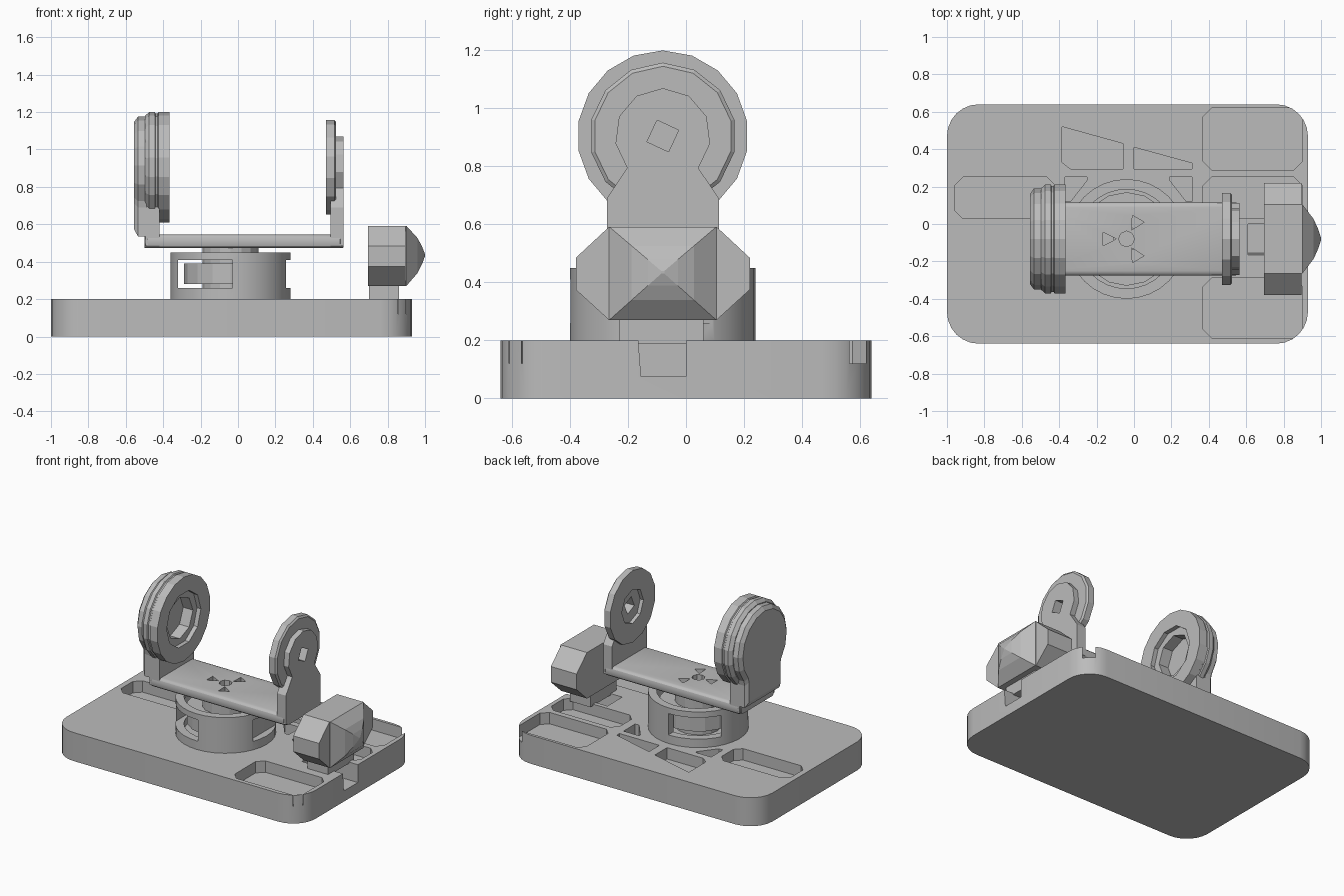
import bpy, bmesh
from math import sin, cos, pi, radians
from mathutils import Vector

if "Cube" in bpy.data.objects:
    bpy.data.objects.remove(bpy.data.objects["Cube"])

grey = bpy.data.materials.new("plain grey")
grey.use_nodes = True
tone = (0.5, 0.5, 0.5, 1)
grey.diffuse_color = tone
grey.node_tree.nodes["Principled BSDF"].inputs["Base Color"].default_value = tone

CX, CY, CZ = -0.04, -0.08, 0.905   # turret axis and pivot height


def loft(name, axis, *sections):
    """Solid through (position, outline) sections; outlines are (x,y) or (y,z)."""
    bm = bmesh.new()
    rings = []
    for pos, pts in sections:
        rings.append([bm.verts.new((pos, a, b) if axis == "x" else (a, b, pos))
                      for a, b in pts])
    for low, high in zip(rings, rings[1:]):
        n = len(low)
        for i in range(n):
            j = (i + 1) % n
            bm.faces.new((low[i], low[j], high[j], high[i]))
    bm.faces.new(rings[0])
    bm.faces.new(rings[-1])
    bmesh.ops.recalc_face_normals(bm, faces=bm.faces)
    mesh = bpy.data.meshes.new(name)
    bm.to_mesh(mesh)
    bm.free()
    mesh.materials.append(grey)
    obj = bpy.data.objects.new(name, mesh)
    bpy.context.collection.objects.link(obj)
    return obj


def prism(name, axis, pts, lo, hi):
    return loft(name, axis, (lo, pts), (hi, pts))


def ring(a, b, r, n, turn=0.0):
    return [(a + r * cos(turn + 2 * pi * i / n), b + r * sin(turn + 2 * pi * i / n))
            for i in range(n)]


def rounded(a0, a1, b0, b1, r, steps=1):
    """Rectangle with chamfered (steps=1) or rounded corners."""
    pts = []
    corners = ((a1 - r, b1 - r), (a0 + r, b1 - r), (a0 + r, b0 + r), (a1 - r, b0 + r))
    for k, (a, b) in enumerate(corners):
        for s in range(steps + 1):
            t = (k + s / steps) * pi / 2
            pts.append((a + r * cos(t), b + r * sin(t)))
    return pts


def keyhole(r, half, base, neck, n):
    """Round head on a straight neck, in the y-z plane."""
    pts = [(CY - half, neck), (CY - half, base), (CY + half, base), (CY + half, neck)]
    for i in range(n + 1):
        t = radians(-42 + 264 * i / n)
        pts.append((CY + r * cos(t), CZ + r * sin(t)))
    return pts


def scaled(pts, f, centre):
    return [(centre[0] + (a - centre[0]) * f, centre[1] + (b - centre[1]) * f)
            for a, b in pts]


def carve(obj, *cutters):
    for c in cutters:
        mod = obj.modifiers.new("cut", "BOOLEAN")
        mod.operation, mod.solver, mod.object = "DIFFERENCE", "EXACT", c
        c.hide_render = True
    deps = bpy.context.evaluated_depsgraph_get()
    mesh = bpy.data.meshes.new_from_object(obj.evaluated_get(deps))
    obj.modifiers.clear()
    obj.data = mesh
    for c in cutters:
        bpy.data.objects.remove(c)


def smooth(obj):
    bpy.ops.object.select_all(action="DESELECT")
    obj.select_set(True)
    bpy.context.view_layer.objects.active = obj
    bpy.ops.object.shade_smooth_by_angle(angle=radians(30))


# Base tray with storage pockets and a motor slot
base = prism("base_tray", "z", rounded(-1, 0.93, -0.64, 0.64, 0.17, 6), 0, 0.2)
outlines = [rounded(a0, a1, b0, b1, 0.045) for a0, a1, b0, b1 in (
    (-0.96, -0.42, 0.03, 0.25), (0.37, 0.9, 0.03, 0.25),
    (0.37, 0.9, 0.29, 0.62), (0.37, 0.9, -0.61, -0.29))]
outlines.append([(-0.385, 0.52), (-0.385, 0.33), (-0.34, 0.295), (-0.06, 0.295), (-0.06, 0.43)])
outlines.append([(0, 0.41), (0, 0.295), (0.31, 0.295), (0.31, 0.325)])
for side in (-1, 1):
    outlines.append([(-0.03 + side * a, b) for a, b in
                     ((0.22, 0.25), (0.22, 0.235), (0.31, 0.12), (0.34, 0.12), (0.34, 0.25))])
cutters = [prism("pocket_cutter", "z", o, 0.12, 0.3) for o in outlines]
cutters.append(prism("slot_cutter", "x",
                     [(-0.155, 0.075), (0, 0.075), (0, 0.3), (-0.172, 0.3)], 0.61, 1.1))
carve(base, *cutters)
smooth(base)

# Turret housing: hollow drum with window slots
drum = prism("turret_drum", "z", ring(CX, CY, 0.32, 32), 0.195, 0.45)


def window(x0, x1, y0, y1):
    return prism("window_cutter", "z", [(x0, y0), (x1, y0), (x1, y1), (x0, y1)], 0.26, 0.41)


carve(drum, prism("bore_cutter", "z", ring(CX, CY, 0.265, 32), 0.21, 0.6),
      window(-0.32, -0.03, -0.6, 0.4), window(0.23, 0.4, -0.2, 0.12))
smooth(drum)
prism("turret_rotor", "z", ring(CX, CY, 0.25, 16), 0.28, 0.39)
hub = prism("turret_hub", "z", ring(CX, CY, 0.15, 16), 0.2, 0.478)
carve(hub, prism("hub_bore", "z", ring(CX, CY, 0.07, 8), 0.42, 0.6))

# Yoke floor with rounded long edges and a three-way cutout
edge = rounded(CY - 0.195, CY + 0.195, 0.472, 0.545, 0.025, 3)
middle = (CY, 0.51)
floor = loft("yoke_floor", "x", (-0.5, scaled(edge, 0.93, middle)), (-0.48, edge),
             (0.545, edge), (0.563, scaled(edge, 0.93, middle)))
cuts = [prism("hub_cutter", "z", ring(CX, CY, 0.042, 8), 0.4, 0.7)]
for k in range(3):
    t = pi / 3 + k * 2 * pi / 3
    pts = []
    for radius, swing in ((0.055, 0.0), (0.13, -0.28), (0.13, 0.28)):
        pts.append((CX + radius * cos(t + swing), CY + radius * sin(t + swing)))
    cuts.append(prism("spoke_cutter", "z", pts, 0.4, 0.7))
carve(floor, *cuts)
smooth(floor)

# Right arm and its bearing disc, with a square shaft hole
arm = keyhole(0.165, 0.193, 0.485, 0.69, 8)
right_arm = prism("right_arm", "x", arm, 0.495, 0.563)
disc = ring(CY, CZ, 0.253, 14, pi / 2)
right_disc = loft("right_bearing", "x", (0.47, disc), (0.515, disc),
                  (0.525, scaled(disc, 0.95, (CY, CZ))))


def shaft_cutter():
    return prism("shaft_cutter", "x", ring(CY, CZ, 0.058, 4, radians(20)), 0.3, 0.8)


carve(right_arm, shaft_cutter())
carve(right_disc, shaft_cutter(),
      prism("recess_cutter", "x", ring(CY, CZ, 0.12, 8), 0.4, 0.495))

# Left arm, wheel with a stepped recess, and outer cap
prism("left_arm", "x", keyhole(0.165, 0.193, 0.485, 0.69, 8), -0.495, -0.42)
rim = ring(CY, CZ, 0.295, 18, pi / 2)
pivot = (CY, CZ)
wheel = loft("left_wheel", "x", (-0.498, scaled(rim, 0.93, pivot)), (-0.475, rim),
             (-0.445, rim), (-0.44, scaled(rim, 0.975, pivot)),
             (-0.43, scaled(rim, 0.975, pivot)), (-0.425, rim), (-0.365, rim))
left_arm = bpy.data.objects["left_arm"]
carve(wheel, prism("outer_recess", "x", ring(CY, CZ, 0.19, 10), -0.395, -0.2),
      prism("inner_recess", "x", ring(CY, CZ, 0.145, 8), -0.47, -0.2))
carve(left_arm, prism("arm_recess", "x", ring(CY, CZ, 0.145, 8), -0.47, -0.2))
cap = keyhole(0.27, 0.193, 0.535, 0.69, 12)
loft("left_cap", "x", (-0.555, scaled(cap, 0.9, pivot)), (-0.535, cap), (-0.49, cap))

# Side motor: foot, chamfered body and faceted dome
prism("motor_foot", "z", [(0.7, -0.23), (0.86, -0.23), (0.86, 0.06), (0.7, 0.06)], 0.19, 0.3)
half = [(0.185, 0.27), (0.3, 0.375), (0.3, 0.485), (0.185, 0.592)]
body = [(CY + a, b) for a, b in half] + [(CY - a, b) for a, b in reversed(half)]
prism("motor_body", "x", body, 0.695, 0.895)
face = [(CY + a, b) for a, b in ((-0.185, 0.27), (0.185, 0.27), (0.185, 0.592), (-0.185, 0.592))]
nose = (CY, 0.435)
loft("motor_dome", "x", (0.89, face), (0.9, face), (0.96, scaled(face, 0.58, nose)),
     (0.985, scaled(face, 0.28, nose)), (1.0, scaled(face, 0.03, nose)))
